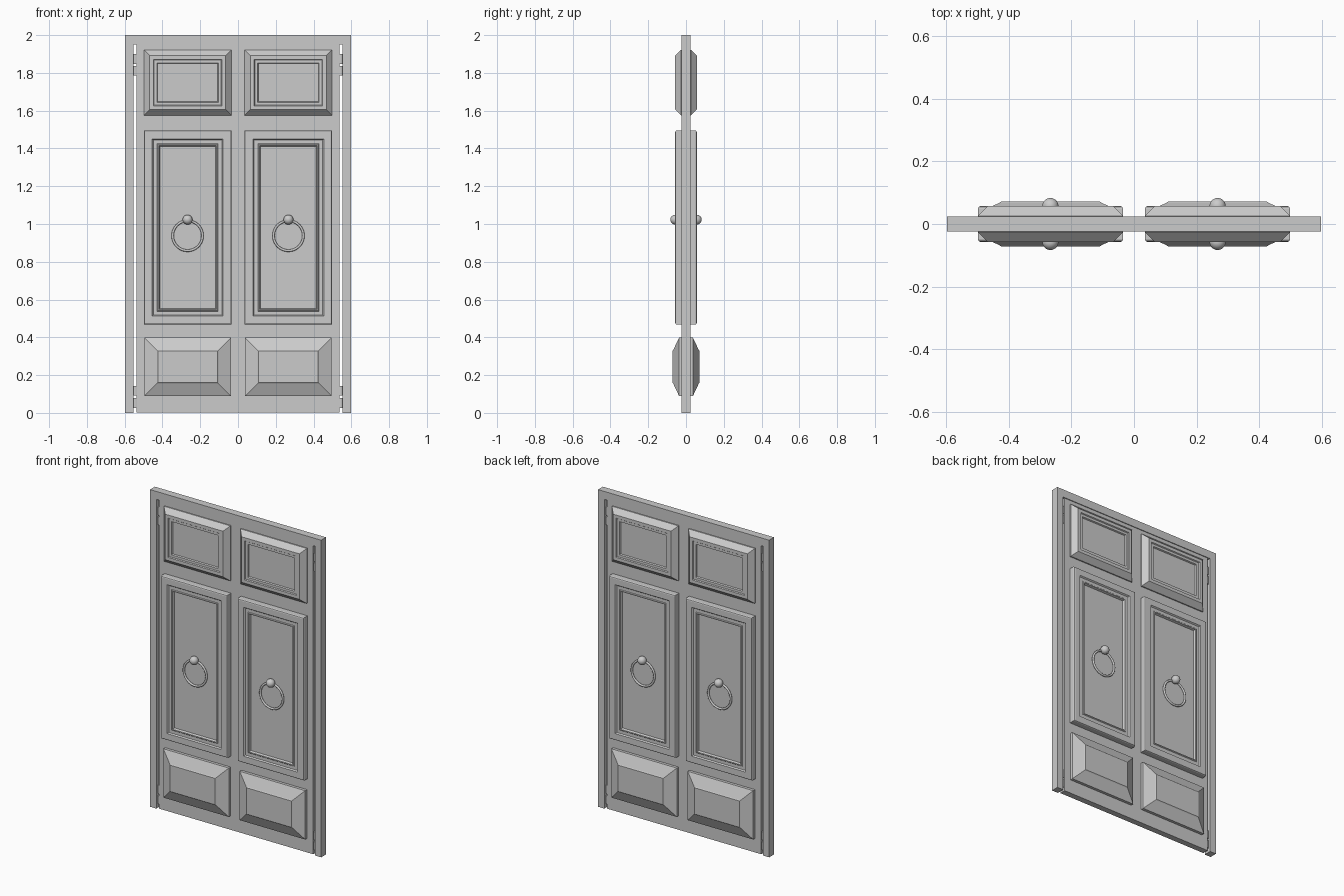
import bpy, bmesh
from math import pi

if "Cube" in bpy.data.objects:
    bpy.data.objects.remove(bpy.data.objects["Cube"])


def finish(name, bm):
    bmesh.ops.recalc_face_normals(bm, faces=bm.faces)
    me = bpy.data.meshes.new(name)
    bm.to_mesh(me)
    bm.free()
    ob = bpy.data.objects.new(name, me)
    bpy.context.collection.objects.link(ob)
    return ob


def mirror(ob, x=True, y=False, z=False):
    # mirror about the world origin
    m = ob.modifiers.new("mirror", 'MIRROR')
    m.use_axis = (x, y, z)
    m.use_mirror_merge = False
    return ob


def box(name, x0, x1, y0, y1, z0, z1):
    bm = bmesh.new()
    bmesh.ops.create_cube(bm, size=1)
    for v in bm.verts:
        v.co = (x1 if v.co.x > 0 else x0, y1 if v.co.y > 0 else y0, z1 if v.co.z > 0 else z0)
    return finish(name, bm)


def panel(name, x0, x1, z0, z1, profile):
    # rectangular moulding: stacked rings of (inset, height out of the door)
    bm = bmesh.new()
    rings = []
    for i, h in profile:
        rings.append([bm.verts.new(p) for p in (
            (x0 + i, -h, z0 + i), (x1 - i, -h, z0 + i),
            (x1 - i, -h, z1 - i), (x0 + i, -h, z1 - i))])
    for a, b in zip(rings, rings[1:]):
        for k in range(4):
            n = (k + 1) % 4
            bm.faces.new((a[k], a[n], b[n], b[k]))
    bm.faces.new(rings[0])
    bm.faces.new(rings[-1])
    return mirror(finish(name, bm), True, True)


# Door frame: one U-shaped profile, extruded through its thickness
bm = bmesh.new()
outline = [(-.597, 0), (-.553, 0), (-.553, 1.95), (.553, 1.95),
           (.553, 0), (.597, 0), (.597, 2), (-.597, 2)]
face = bm.faces.new([bm.verts.new((x, -.024, z)) for x, z in outline])
ext = bmesh.ops.extrude_face_region(bm, geom=[face])
bmesh.ops.translate(bm, vec=(0, .048, 0),
                    verts=[g for g in ext["geom"] if isinstance(g, bmesh.types.BMVert)])
finish("door_frame", bm)

# Door leaf
box("door_leaf", -.538, .538, -.019, .019, .002, 1.95)

# Top, middle and bottom panels on both faces of the door
panel("top_panel", .035, .498, 1.575, 1.922,
      [(0, .012), (0, .026), (.03, .057), (.05, .057), (.054, .051),
       (.069, .051), (.073, .043), (.078, .043)])
panel("middle_panel", .035, .498, .468, 1.495,
      [(0, .012), (0, .05), (.003, .055), (.008, .057), (.044, .057), (.05, .049),
       (.07, .049), (.074, .053), (.079, .053), (.084, .04)])
panel("bottom_panel", .038, .495, .09, .398,
      [(0, .012), (0, .037), (.066, .068), (.071, .072)])

# Pull handles: knob and hanging ring
bpy.ops.mesh.primitive_uv_sphere_add(segments=24, ring_count=16, radius=.026,
                                     location=(.267, -.057, 1.023))
knob = bpy.context.object
knob.name = "handle_knob"
bpy.ops.mesh.primitive_torus_add(major_radius=.079, minor_radius=.0065, major_segments=48,
                                 minor_segments=12, location=(.267, -.046, .938),
                                 rotation=(pi / 2, 0, 0))
ring = bpy.context.object
ring.name = "handle_ring"
for ob in (knob, ring):
    bpy.context.view_layer.objects.active = ob
    ob.select_set(True)
    bpy.ops.object.transform_apply(location=True, rotation=True, scale=True)
    bpy.ops.object.shade_smooth()
    mirror(ob, True, True).select_set(False)

# Hinge barrels in the gaps beside the leaf
for n, z in enumerate((.053, .117, 1.811, 1.873)):
    bpy.ops.mesh.primitive_cylinder_add(vertices=16, radius=.013, depth=.052,
                                        location=(.544, 0, z))
    hinge = bpy.context.object
    hinge.name = f"hinge_barrel_{n + 1}"
    bpy.ops.object.transform_apply(location=True, rotation=True, scale=True)
    bpy.ops.object.shade_smooth_by_angle()
    mirror(hinge)
